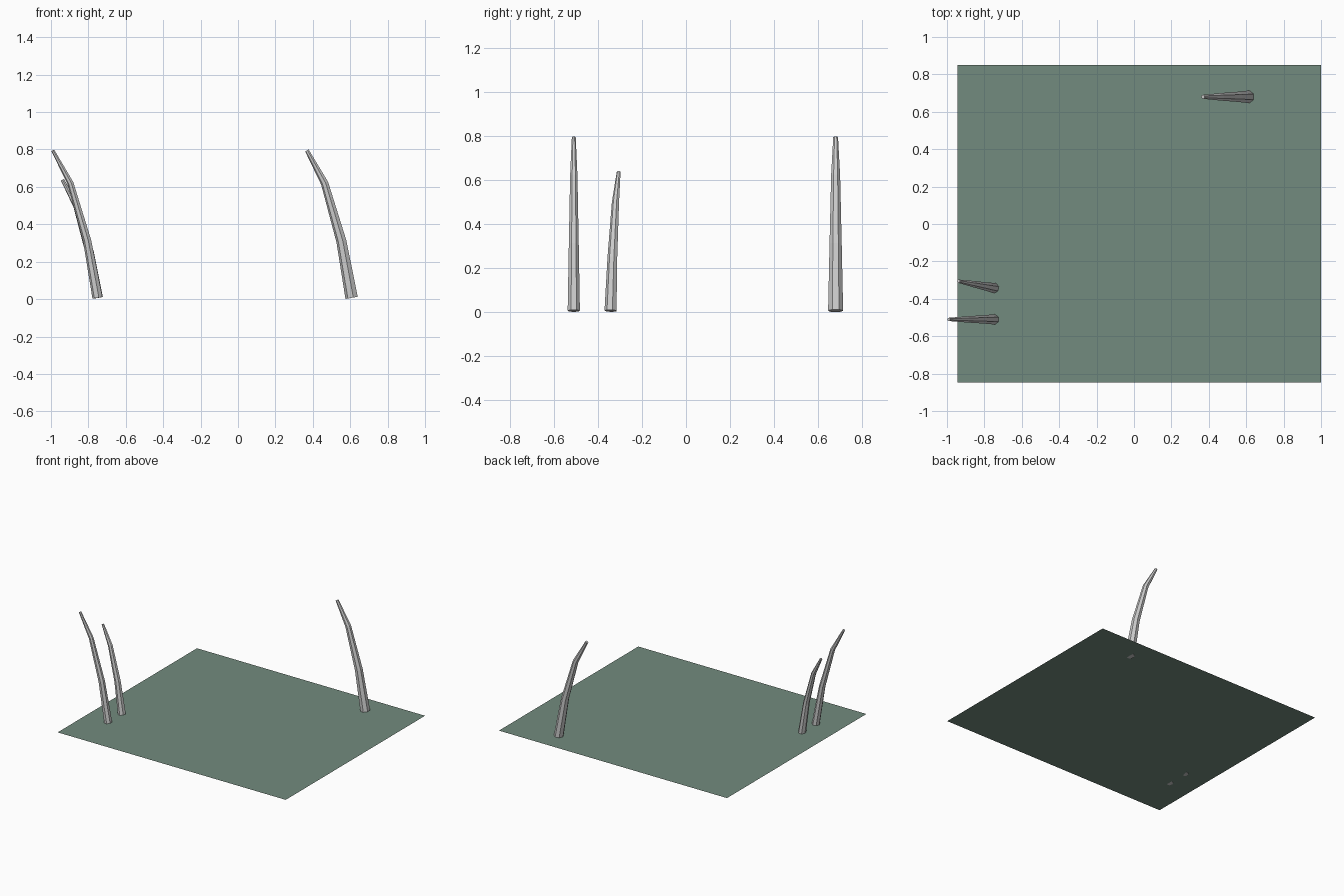
import bpy, bmesh, math
from mathutils import Vector, Matrix

if "Cube" in bpy.data.objects:
    bpy.data.objects.remove(bpy.data.objects["Cube"])

SIDES = 7
# trunk centre line, leaning towards -x
PATH = [Vector(p) for p in ((0, 0, 0), (-0.055, 0, 0.303), (-0.145, 0, 0.613), (-0.24, 0, 0.788))]
TAPER = (1.0, 0.81, 0.60, 0.32)
GROUND_Z = 0.007


def add_object(name, bm):
    mesh = bpy.data.meshes.new(name)
    bm.to_mesh(mesh)
    bm.free()
    obj = bpy.data.objects.new(name, mesh)
    bpy.context.collection.objects.link(obj)
    return obj


def trunk(name, loc, radius, scale=1.0, turn=0.0):
    bm = bmesh.new()
    pts = [p * scale for p in PATH]
    rings = []
    for i, p in enumerate(pts):
        # ring perpendicular to the averaged direction of its neighbours
        dirs = [(pts[j + 1] - pts[j]).normalized() for j in (i - 1, i) if 0 <= j < len(pts) - 1]
        t = sum(dirs, Vector()).normalized()
        side = Vector((0, 1, 0))
        out = side.cross(t)
        ring = []
        for k in range(SIDES):
            a = 2 * math.pi * (k + 0.5) / SIDES
            ring.append(bm.verts.new(p + radius * TAPER[i] * (out * math.cos(a) + side * math.sin(a))))
        rings.append(ring)
    for lo, hi in zip(rings, rings[1:]):
        for k in range(SIDES):
            n = (k + 1) % SIDES
            bm.faces.new((lo[k], lo[n], hi[n], hi[k]))
    bm.faces.new(rings[0][::-1])
    bm.faces.new(rings[-1])
    bmesh.ops.recalc_face_normals(bm, faces=bm.faces)
    obj = add_object(name, bm)
    obj.matrix_world = Matrix.Translation(loc) @ Matrix.Rotation(turn, 4, 'Z')
    return obj


# flat ground sheet
bm = bmesh.new()
bm.faces.new([bm.verts.new((x, y, GROUND_Z)) for x, y in
              ((-0.945, -0.847), (1.0, -0.847), (1.0, 0.85), (-0.945, 0.85))])
ground = add_object("ground_sheet", bm)
mat = bpy.data.materials.new("dull_green")
mat.diffuse_color = (0.17, 0.26, 0.21, 1)
mat.use_nodes = True
mat.node_tree.nodes["Principled BSDF"].inputs["Base Color"].default_value = mat.diffuse_color
ground.data.materials.append(mat)

# three bare leaning trunks
trunk("right_trunk", (0.609, 0.68, GROUND_Z), 0.035)
trunk("left_tall_trunk", (-0.75, -0.51, GROUND_Z), 0.0285)
trunk("left_short_trunk", (-0.75, -0.342, GROUND_Z), 0.0285, 0.8, -0.19)
